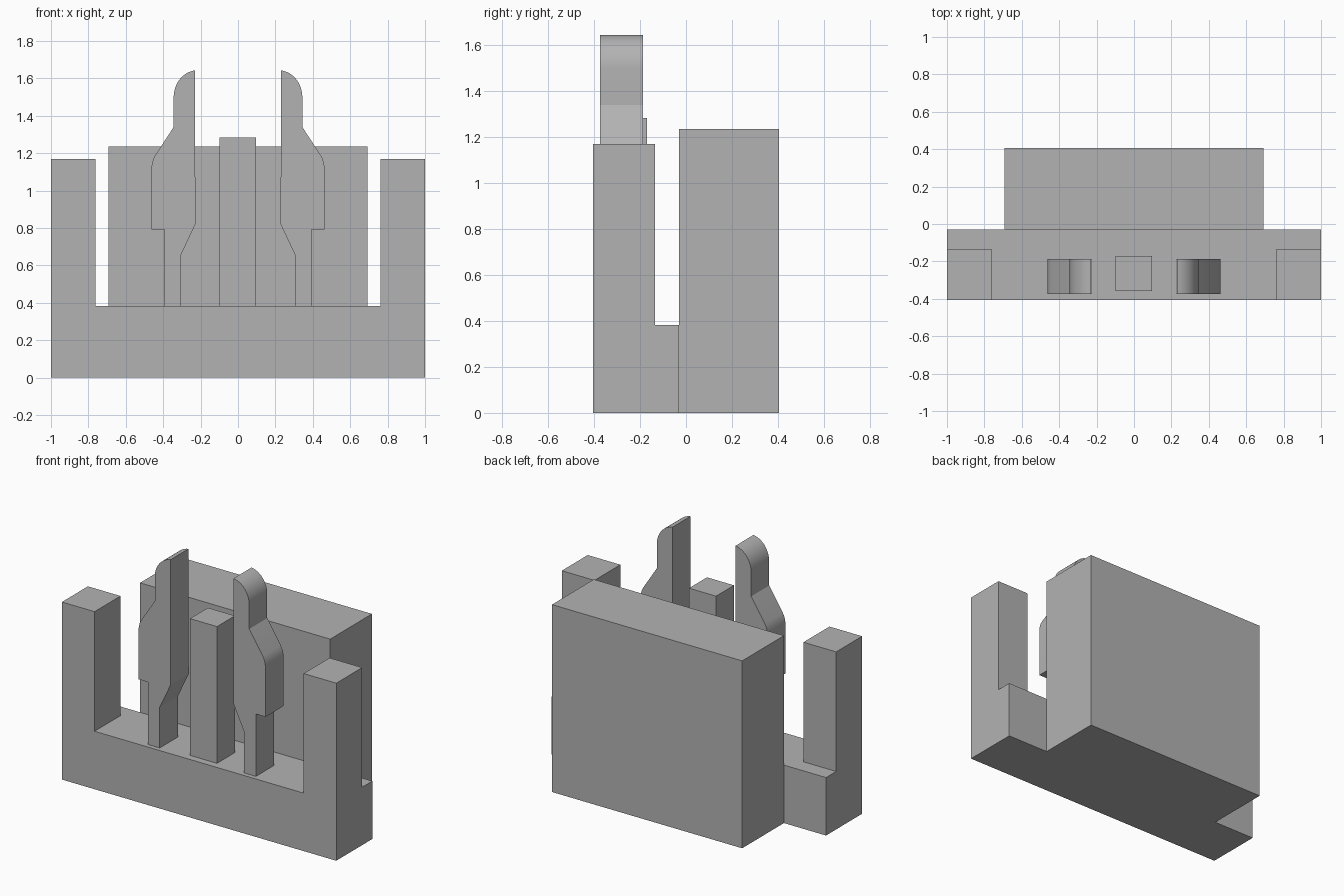
import bpy, bmesh, math

cube = bpy.data.objects.get("Cube")
if cube:
    bpy.data.objects.remove(cube, do_unlink=True)

grey = bpy.data.materials.new("plain_grey")
grey.use_nodes = True
colour = (0.45, 0.45, 0.45, 1)
grey.diffuse_color = colour
grey.node_tree.nodes["Principled BSDF"].inputs["Base Color"].default_value = colour


def extrude(name, profile, y0, y1, smooth=False):
    """Extrude an x-z outline along y."""
    bm = bmesh.new()
    face = bm.faces.new([bm.verts.new((x, y0, z)) for x, z in profile])
    moved = bmesh.ops.extrude_face_region(bm, geom=[face])["geom"]
    verts = [v for v in moved if isinstance(v, bmesh.types.BMVert)]
    bmesh.ops.translate(bm, verts=verts, vec=(0, y1 - y0, 0))
    bmesh.ops.recalc_face_normals(bm, faces=bm.faces)
    mesh = bpy.data.meshes.new(name)
    bm.to_mesh(mesh)
    bm.free()
    mesh.materials.append(grey)
    obj = bpy.data.objects.new(name, mesh)
    bpy.context.collection.objects.link(obj)
    if smooth:
        bpy.ops.object.select_all(action='DESELECT')
        obj.select_set(True)
        bpy.context.view_layer.objects.active = obj
        bpy.ops.object.shade_smooth_by_angle(angle=math.radians(25))
    return obj


def box(name, x0, x1, y0, y1, z0, z1):
    return extrude(name, [(x0, z0), (x1, z0), (x1, z1), (x0, z1)], y0, y1)


floor = 0.382
front, back, step = -0.405, 0.405, -0.03

# U-shaped front frame with its two side posts
half = [(1, 0), (1, 1.17), (0.762, 1.17), (0.762, floor)]
extrude("front_frame", half + [(-x, z) for x, z in reversed(half)], front, -0.135)

# Ledge behind the frame and the tall rear block
box("rear_ledge", -1, 1, -0.135, step, 0, floor)
box("rear_block", -0.693, 0.693, step, back, 0, 1.235)

# Centre post
box("centre_post", -0.1, 0.097, -0.357, -0.17, floor, 1.283)

# Mirrored latch prongs: foot, shoulder, neck and rounded tip
prong = [(0.308, floor), (0.393, floor), (0.393, 0.793), (0.463, 0.793),
         (0.463, 1.12), (0.46, 1.143), (0.453, 1.168), (0.443, 1.188),
         (0.344, 1.34)]
for i in range(13):
    a = math.radians(83 * i / 12)
    prong.append((0.214 + 0.13 * math.cos(a), 1.5 + 0.144 * math.sin(a)))
prong += [(0.228, 0.82), (0.308, 0.65)]
for side, s in (("left", 1), ("right", -1)):
    extrude(side + "_prong", [(s * x, z) for x, z in prong], -0.375, -0.187, True)
